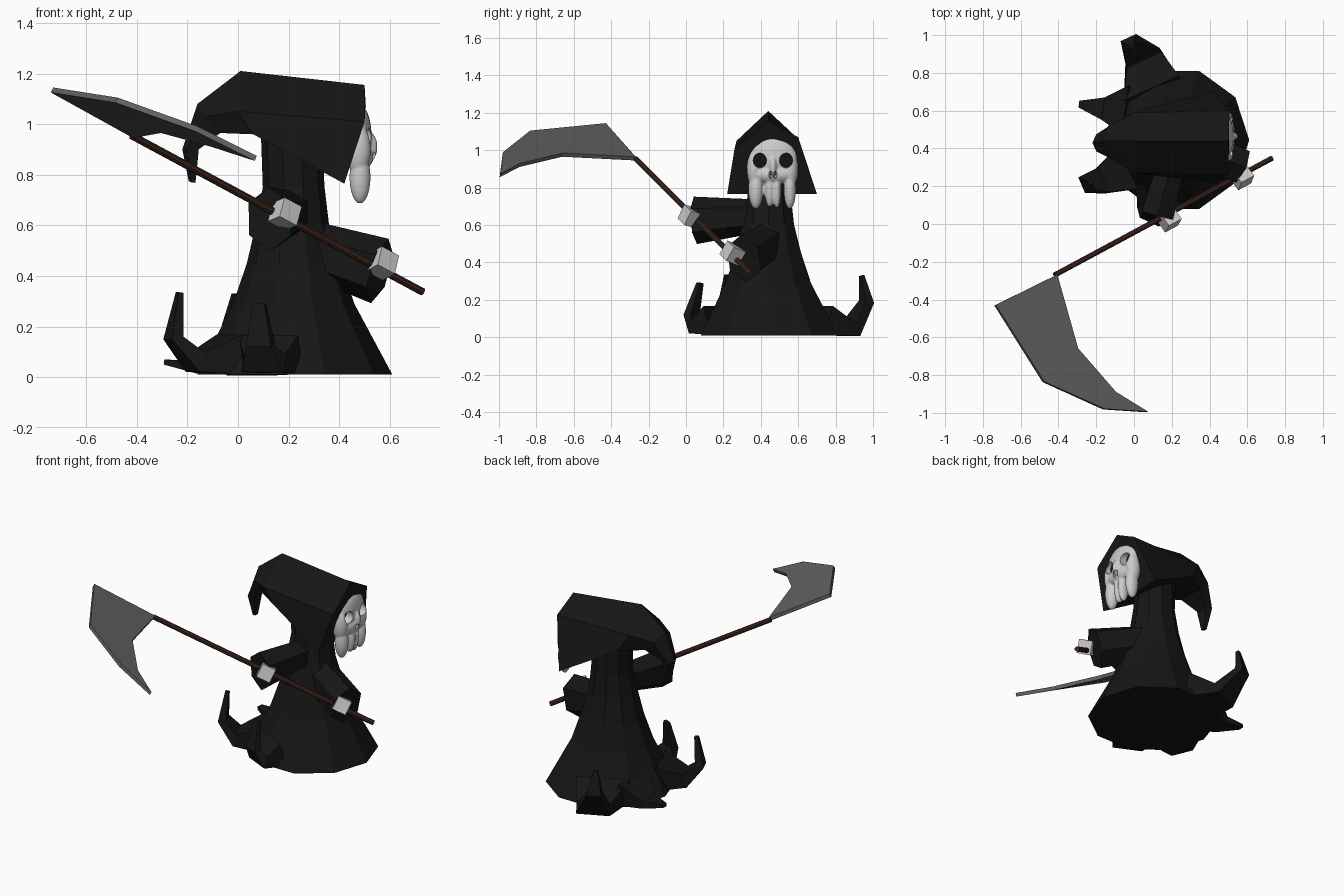
import bpy, bmesh, math
from mathutils import Vector, Matrix


def material(name, r, g, b):
    m = bpy.data.materials.new(name)
    m.diffuse_color = (r, g, b, 1)
    return m


BLACK = material("black_cloth", 0.008, 0.008, 0.008)
WOOD = material("dark_wood", 0.05, 0.018, 0.013)
STEEL = material("steel", 0.12, 0.12, 0.12)
BONE = material("bone", 0.8, 0.8, 0.8)


def finish(name, bm, mat):
    bmesh.ops.recalc_face_normals(bm, faces=bm.faces)
    me = bpy.data.meshes.new(name)
    bm.to_mesh(me)
    bm.free()
    me.materials.append(mat)
    ob = bpy.data.objects.new(name, me)
    bpy.context.collection.objects.link(ob)
    return ob


def loft(name, rings, mat):
    """Skin a list of equal-sized point rings and cap both ends."""
    bm = bmesh.new()
    vs = [[bm.verts.new(p) for p in ring] for ring in rings]
    n = len(vs[0])
    for a, b in zip(vs, vs[1:]):
        for i in range(n):
            j = (i + 1) % n
            bm.faces.new((a[i], a[j], b[j], b[i]))
    bm.faces.new(vs[0])
    bm.faces.new(vs[-1])
    return finish(name, bm, mat)


def sweep(name, path, sides, mat):
    """Path of (point, half width, half thickness), width kept horizontal."""
    pts = [Vector(p[0]) for p in path]
    side = (pts[-1] - pts[0]).cross(Vector((0, 0, 1))).normalized()
    rings = []
    for i, (p, w, t) in enumerate(path):
        tan = pts[min(i + 1, len(pts) - 1)] - pts[max(i - 1, 0)]
        up = side.cross(tan).normalized()
        k = 1 / math.cos(math.pi / sides)
        ring = []
        for s in range(sides):
            a = 2 * math.pi * (s + 0.5) / sides
            ring.append(pts[i] + side * w * k * math.cos(a) + up * t * k * math.sin(a))
        rings.append(ring)
    return loft(name, rings, mat)


# Robe: ten-sided flared body rising into the neck
rings = []
for z, cx, cy, r in [(0.01, 0.225, 0.445, 0.385), (0.29, 0.22, 0.44, 0.24),
                     (0.45, 0.22, 0.44, 0.185), (0.6, 0.215, 0.44, 0.145),
                     (0.75, 0.22, 0.445, 0.122), (0.98, 0.21, 0.445, 0.12)]:
    rings.append([(cx + r * math.cos(a), cy + r * math.sin(a), z)
                  for a in [math.tau * i / 10 for i in range(10)]])
loft("robe", rings, BLACK)

# Curled tails of the robe hem
tails = {
    "left": [((0.10, 0.70, 0.09), 0.16, 0.08), ((0.05, 0.88, 0.04), 0.10, 0.035),
             ((-0.02, 0.965, 0.19), 0.045, 0.025), ((-0.01, 0.94, 0.33), 0.012, 0.01)],
    "right": [((0.13, 0.17, 0.09), 0.13, 0.08), ((0.10, 0.06, 0.055), 0.09, 0.035),
              ((0.09, 0.03, 0.12), 0.055, 0.022), ((0.085, 0.075, 0.29), 0.025, 0.01)],
    "back_curl": [((-0.02, 0.31, 0.09), 0.13, 0.08), ((-0.17, 0.23, 0.06), 0.07, 0.04),
                  ((-0.255, 0.215, 0.155), 0.045, 0.025), ((-0.23, 0.22, 0.335), 0.012, 0.012)],
    "back_flat": [((-0.02, 0.6, 0.09), 0.13, 0.08), ((-0.16, 0.61, 0.04), 0.06, 0.025),
                  ((-0.29, 0.635, 0.06), 0.018, 0.01)],
}
for key, path in tails.items():
    sweep("hem_tail_" + key, path, 4, BLACK)

# Hood: five-point rings (peak, shoulder, lower corner each side) ending in a curl
hood = [
    [(0.50, 0.44, 1.155), (0.505, 0.60, 1.07), (0.42, 0.70, 0.765),
     (0.42, 0.22, 0.765), (0.50, 0.26, 1.01)],
    [(0.01, 0.44, 1.21), (0.0, 0.59, 1.07), (0.06, 0.61, 0.96),
     (0.06, 0.27, 0.96), (0.0, 0.27, 1.05)],
    [(-0.16, 0.44, 1.08), (-0.13, 0.52, 1.03), (-0.07, 0.52, 0.965),
     (-0.07, 0.35, 0.965), (-0.13, 0.35, 1.03)],
    [(-0.22, 0.43, 0.90), (-0.20, 0.475, 0.9), (-0.155, 0.47, 0.90),
     (-0.155, 0.39, 0.90), (-0.20, 0.385, 0.9)],
    [(-0.195, 0.43, 0.775), (-0.185, 0.445, 0.77), (-0.168, 0.445, 0.768),
     (-0.168, 0.415, 0.768), (-0.185, 0.415, 0.77)],
]
loft("hood", hood, BLACK)

# Sleeves widening towards the cuffs
sweep("right_sleeve", [((0.22, 0.40, 0.65), 0.07, 0.075), ((0.125, 0.05, 0.625), 0.085, 0.11)], 6, BLACK)
sweep("left_sleeve", [((0.22, 0.46, 0.53), 0.09, 0.09), ((0.56, 0.31, 0.42), 0.09, 0.115)], 6, BLACK)

# Scythe shaft: eight-sided rod
start, end = Vector((0.73, 0.348, 0.337)), Vector((-0.42, -0.27, 0.955))
sweep("scythe_shaft", [(start, 0.014, 0.014), (end, 0.014, 0.014)], 8, WOOD)

# Scythe blade: flat outline given some thickness
bm = bmesh.new()
outline = [(-0.41, -0.27, 0.955), (-0.735, -0.43, 1.135), (-0.48, -0.835, 1.095),
           (-0.16, -0.98, 0.98), (0.07, -0.995, 0.865), (-0.1, -0.89, 0.92),
           (-0.3, -0.66, 0.975)]
normal = Vector((0.145, 0.057, 0.312)).normalized()
face = bm.faces.new([bm.verts.new(Vector(p) - normal * 0.011) for p in outline])
ext = bmesh.ops.extrude_face_region(bm, geom=[face], use_keep_orig=True)
bmesh.ops.translate(bm, vec=normal * 0.022,
                    verts=[v for v in ext["geom"] if isinstance(v, bmesh.types.BMVert)])
finish("scythe_blade", bm, STEEL)

# Hands: cubes turned along the shaft
turn = (end - start).to_track_quat('X', 'Z').to_matrix().to_4x4()
for name, pos, roll in [("right_hand", (0.185, 0.025, 0.645), 15), ("left_hand", (0.57, 0.25, 0.45), 20)]:
    bm = bmesh.new()
    bmesh.ops.create_cube(bm, size=0.085, matrix=Matrix.Translation(pos) @ turn
                          @ Matrix.Rotation(math.radians(roll), 4, 'X'))
    finish(name, bm, BONE)


def ellipsoids(name, items, mat):
    bm = bmesh.new()
    for pos, radii in items:
        bmesh.ops.create_uvsphere(bm, u_segments=20, v_segments=12, radius=1,
                                  matrix=Matrix.Translation(pos) @ Matrix.Diagonal((*radii, 1)))
    return finish(name, bm, mat)


# Skull mask: blended cranium, cheeks, nose ridge and long teeth
skull = ellipsoids("skull_mask", [
    ((0.475, 0.465, 0.955), (0.053, 0.13, 0.125)),
    ((0.475, 0.365, 0.90), (0.05, 0.04, 0.10)),
    ((0.475, 0.56, 0.90), (0.05, 0.04, 0.10)),
    ((0.485, 0.465, 0.87), (0.05, 0.12, 0.05)),
    ((0.515, 0.465, 0.91), (0.037, 0.022, 0.06)),
    ((0.482, 0.373, 0.79), (0.042, 0.04, 0.105)),
    ((0.488, 0.447, 0.79), (0.036, 0.026, 0.095)),
    ((0.488, 0.485, 0.79), (0.036, 0.024, 0.10)),
    ((0.482, 0.555, 0.79), (0.042, 0.033, 0.105)),
], BONE)

# Eye sockets and nostrils cut through to the dark hood
holes = ellipsoids("socket_cutter", [
    ((0.50, 0.395, 0.945), (0.10, 0.037, 0.04)),
    ((0.50, 0.535, 0.945), (0.10, 0.037, 0.04)),
    ((0.53, 0.452, 0.868), (0.08, 0.009, 0.02)),
    ((0.53, 0.477, 0.868), (0.08, 0.009, 0.02)),
], BLACK)
holes.hide_render = True
holes.hide_viewport = True

rem = skull.modifiers.new("blend", 'REMESH')
rem.mode = 'VOXEL'
rem.voxel_size = 0.006
rem.use_smooth_shade = True
smooth = skull.modifiers.new("soften", 'SMOOTH')
smooth.iterations = 4
cut = skull.modifiers.new("sockets", 'BOOLEAN')
cut.operation = 'DIFFERENCE'
cut.object = holes
